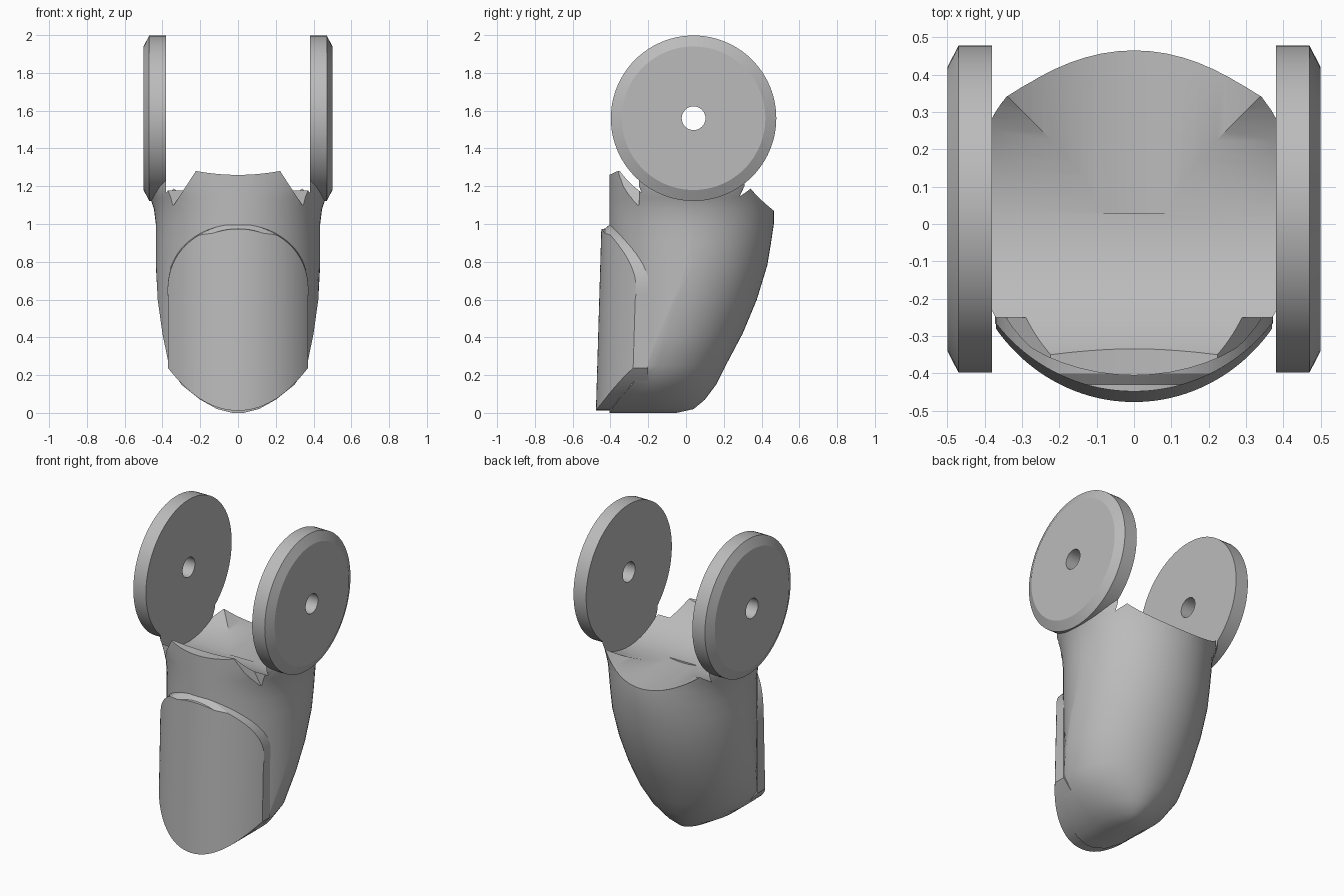
import bpy, bmesh, math
from mathutils import Matrix

cube = bpy.data.objects.get("Cube")
if cube:
    bpy.data.objects.remove(cube, do_unlink=True)

grey = bpy.data.materials.new("plain grey")
grey.use_nodes = True
GREY = (0.5, 0.5, 0.5, 1)
grey.diffuse_color = GREY
grey.node_tree.nodes["Principled BSDF"].inputs["Base Color"].default_value = GREY


def loft(name, rings):
    """Closed solid through rings holding equal point counts."""
    bm = bmesh.new()
    loops = [[bm.verts.new(p) for p in ring] for ring in rings]
    n = len(loops[0])
    for low, high in zip(loops, loops[1:]):
        for i in range(n):
            j = (i + 1) % n
            bm.faces.new((low[i], low[j], high[j], high[i]))
    bm.faces.new(loops[0][::-1])
    bm.faces.new(loops[-1])
    bmesh.ops.recalc_face_normals(bm, faces=bm.faces)
    mesh = bpy.data.meshes.new(name)
    bm.to_mesh(mesh)
    bm.free()
    mesh.materials.append(grey)
    obj = bpy.data.objects.new(name, mesh)
    bpy.context.collection.objects.link(obj)
    return obj


def turned(name, axis, centre, stations, n=96):
    """Round solid along an axis from (position, radius) stations."""
    rings = []
    for pos, r in stations:
        ring = []
        for i in range(n):
            t = 2 * math.pi * i / n
            u, v = r * math.cos(t), r * math.sin(t)
            p = {"x": (pos, u, v), "y": (u, pos, v), "z": (u, v, pos)}[axis]
            ring.append(tuple(c + d for c, d in zip(p, centre)))
        rings.append(ring)
    return loft(name, rings)


def boolean(obj, tool, operation="DIFFERENCE"):
    mod = obj.modifiers.new("cut", "BOOLEAN")
    mod.operation, mod.object, mod.solver = operation, tool, "EXACT"
    bpy.context.view_layer.objects.active = obj
    bpy.ops.object.modifier_apply(modifier=mod.name)
    bpy.data.objects.remove(tool, do_unlink=True)


def smooth(obj, angle=32):
    bpy.ops.object.select_all(action="DESELECT")
    obj.select_set(True)
    bpy.context.view_layer.objects.active = obj
    bpy.ops.object.shade_smooth_by_angle(angle=math.radians(angle))


# Body: round-fronted sections as height, half width, back, widest depth
R, CY = 0.435, 0.03
SECTIONS = [
    (0, .03, -.05, -.2), (.02, .11, .04, -.2), (.07, .2, .1, -.2),
    (.15, .3, .16, -.18), (.25, .365, .21, -.15), (.42, .4, .3, -.1),
    (.6, .425, .375, -.05), (.78, R, .43, 0), (.9, R, .45, .02),
    (1, R, .465, CY), (1.08, .445, .465, CY), (1.14, .465, .465, CY),
    (1.2, .495, .465, CY), (1.28, .5, .465, CY)]


def section(z, a, back, mid, n=32):
    wide = max(a, R)
    pts = []
    for i in range(n + 1):
        x = -a * math.cos(math.pi * i / n)
        pts.append((x, CY - R * math.sqrt(max(0, 1 - (x / wide) ** 2)) - 0.0005, z))
    for i in range(n + 1):
        t = math.pi * i / n
        pts.append((a * math.cos(t), mid + (back - mid) * math.sin(t), z))
    return pts


body = loft("body", [section(*s) for s in SECTIONS])

# Joint clearance between the discs, and the shallow channels front and back
PY, PZ = 0.04, 1.56
boolean(body, turned("joint_cutter", "x", (0, PY, PZ), [(-.38, .48), (.38, .48)]))
boolean(body, turned("back_cutter", "y", (0, 0, 1.62), [(.03, .55), (.7, .55)]))
boolean(body, turned("lip_cutter", "y", (0, 0, 2.46), [(-.7, 1.2), (-.25, 1.2)], 256))

# Sloping shoulders at both ends of the front lip
for side in (1, -1):
    outline = [(.22, 1.285), (.34, 1.1), (.6, 1.1), (.6, 1.4), (.22, 1.4)]
    boolean(body, loft("shoulder_cutter", [[(side * x, y, z) for x, z in outline]
                                           for y in (-.7, -.25)]))
smooth(body)


# Front pad: rounded outline cut from a slightly leaning cylinder
def pad_outline(y, grow, n=40):
    pts = []
    for i in range(n + 1):
        t = math.pi * i / n
        pts.append(((.37 + grow * math.sin(t)) * math.cos(t), y,
                    .6 + (.37 + grow) * math.sin(t)))
    for i in range(n + 1):
        x = -.37 * math.cos(math.pi * i / n)
        pts.append((x, y, .012 + .225 * (abs(x) / .37) ** 2.1))
    return pts


pad = loft("front_pad", [pad_outline(-.6, 0), pad_outline(-.43, .005),
                         pad_outline(-.4, .03), pad_outline(-.2, .05)])
lean = turned("pad_cutter", "z", (0, 0, 0), [(-.3, .455), (1.3, .455)], 160)
lean.data.transform(Matrix.Translation((0, -.022, 0)) @ Matrix.Rotation(-math.radians(1.7), 4, "X"))
boolean(pad, lean, "INTERSECT")
smooth(pad)

# Hinge discs with chamfered outer rims and pivot holes
for side, word in ((1, "left"), (-1, "right")):
    disc = turned(word + "_hinge_disc", "x", (0, PY, PZ),
                  [(side * .38, .438), (side * .47, .438), (side * .5, .38)])
    boolean(disc, turned("pivot_cutter", "x", (0, PY, PZ),
                         [(side * .3, .063), (side * .6, .063)], 32))
    smooth(disc, 25)
